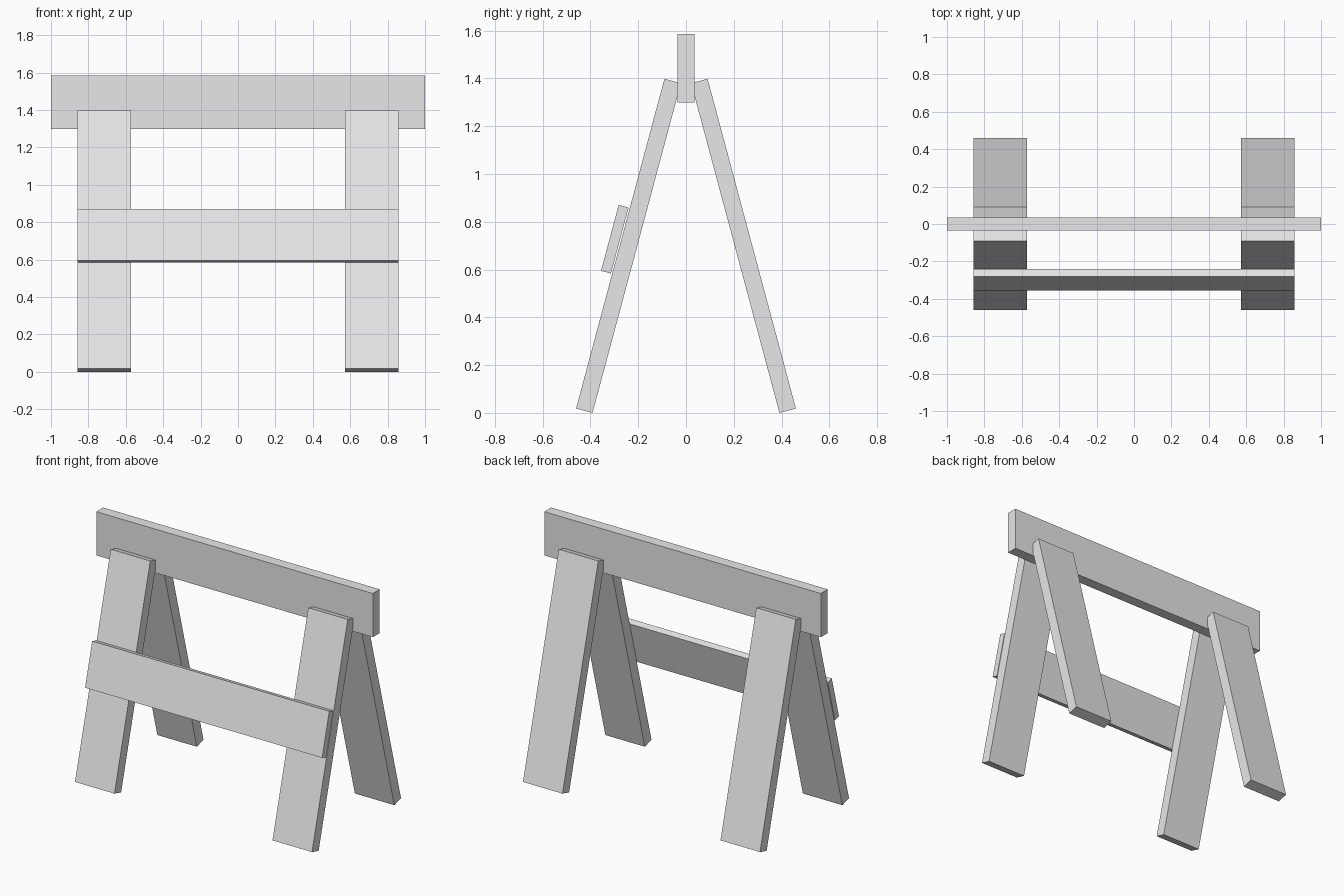
import bpy
import math

cube = bpy.data.objects.get("Cube")
if cube:
    bpy.data.objects.remove(cube, do_unlink=True)

# Plain grey for every board
grey = bpy.data.materials.new("board_grey")
grey.use_nodes = True
colour = (0.8, 0.8, 0.8, 1.0)
grey.diffuse_color = colour
grey.node_tree.nodes["Principled BSDF"].inputs["Base Color"].default_value = colour

LEAN = math.radians(15)
THICK = 0.0714
WIDTH = 0.2857
LEG_X = 0.7143


def board(name, size, location, lean=0.0):
    """A flat box-shaped board, tilted about the x axis."""
    bpy.ops.mesh.primitive_cube_add(size=1, location=location)
    obj = bpy.context.object
    obj.name = name
    obj.scale = size
    bpy.ops.object.transform_apply(location=False, rotation=False, scale=True)
    obj.rotation_euler.x = lean
    obj.data.materials.append(grey)
    return obj


# Top beam
board("top_beam", (2.0, THICK, WIDTH), (0, 0, 1.442))

# Four splayed legs
for side, sx in (("left", 1), ("right", -1)):
    for end, sy in (("front", -1), ("back", 1)):
        board(f"{end}_{side}_leg", (WIDTH, THICK, 1.4286),
              (sx * LEG_X, sy * 0.2407, 0.699), sy * LEAN)

# Cross board just in front of the front legs
board("front_cross_board", (2 * LEG_X + WIDTH, 0.043, WIDTH),
      (0, -0.298, 0.727), -LEAN)
